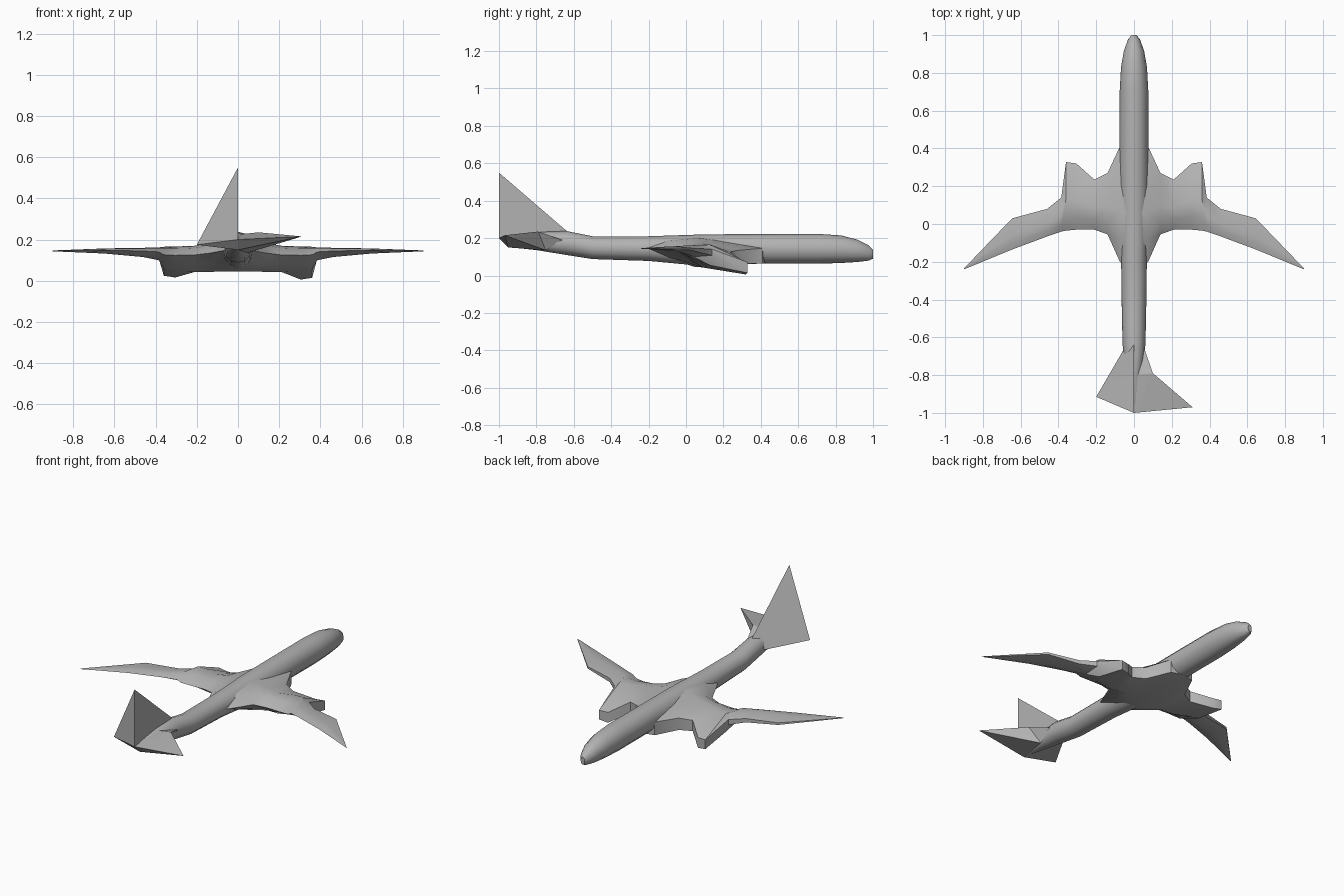
import bpy, bmesh
from math import cos, sin, pi, radians

cube = bpy.data.objects.get("Cube")
if cube:
    bpy.data.objects.remove(cube, do_unlink=True)

grey = bpy.data.materials.new("plain_grey")
grey.use_nodes = True
grey.diffuse_color = (0.45, 0.45, 0.45, 1)
shader = grey.node_tree.nodes["Principled BSDF"]
shader.inputs["Base Color"].default_value = grey.diffuse_color


def lerp(start, end, fraction):
    return start + (end - start) * fraction


def finish(name, bm, angle):
    """Turn a bmesh into a shaded object."""
    bmesh.ops.recalc_face_normals(bm, faces=bm.faces)
    mesh = bpy.data.meshes.new(name)
    bm.to_mesh(mesh)
    bm.free()
    mesh.materials.append(grey)
    obj = bpy.data.objects.new(name, mesh)
    bpy.context.collection.objects.link(obj)
    bpy.ops.object.select_all(action="DESELECT")
    obj.select_set(True)
    bpy.context.view_layer.objects.active = obj
    bpy.ops.object.shade_smooth_by_angle(angle=radians(angle))


def loft(name, rings):
    """Skin a list of equal-length point rings and cap both ends."""
    bm = bmesh.new()
    rows = [[bm.verts.new(point) for point in ring] for ring in rings]
    for near, far in zip(rows, rows[1:]):
        for i in range(len(near)):
            bm.faces.new((near[i - 1], near[i], far[i], far[i - 1]))
    bm.faces.new(rows[0])
    bm.faces.new(rows[-1])
    finish(name, bm, 40)


def hull(name, points):
    """Wrap a convex skin around a few corner points."""
    bm = bmesh.new()
    for point in points:
        bm.verts.new(point)
    bmesh.ops.convex_hull(bm, input=bm.verts)
    finish(name, bm, 15)


def oval(y, half_width, bottom, top, sides=12):
    """Cross-section ring of the fuselage."""
    middle, half_height = (bottom + top) / 2, (top - bottom) / 2
    turns = [2 * pi * i / sides for i in range(sides)]
    return [(half_width * cos(a), y, middle + half_height * sin(a)) for a in turns]


# Fuselage: elliptical drooping nose, then a tube tapering to the tail
fuselage = []
for degrees in (80, 65, 45, 25, 0):
    forward, girth = sin(radians(degrees)), cos(radians(degrees))
    middle = lerp(0.143, 0.113, forward ** 3)
    height = 0.08 * lerp(girth, 1, 0.15)
    fuselage.append(oval(0.7 + 0.305 * forward, 0.076 * girth,
                         middle - height, middle + height))
for station in (
    (0.4, 0.077, 0.064, 0.222),
    (0.1, 0.08, 0.05, 0.22),
    (-0.2, 0.068, 0.078, 0.21),
    (-0.5, 0.064, 0.088, 0.21),
    (-0.64, 0.06, 0.11, 0.238),
    (-0.8, 0.045, 0.136, 0.232),
    (-0.95, 0.015, 0.152, 0.21),
):
    fuselage.append(oval(*station))
loft("fuselage", fuselage)

# Wing sections: x, front y, back y, bottom, top, engine droop
sections = (
    (0, 0.43, -0.26, 0.045, 0.21, 0),
    (0.075, 0.41, -0.2, 0.045, 0.2, 0),
    (0.14, 0.27, -0.055, 0.043, 0.183, 0),
    (0.21, 0.235, -0.03, 0.043, 0.17, 0),
    (0.305, 0.32, -0.03, 0.045, 0.166, 0.05),
    (0.36, 0.328, -0.035, 0.055, 0.165, 0.05),
    (0.385, 0.14, -0.04, 0.1, 0.162, 0),
    (0.46, 0.08, -0.066, 0.115, 0.16, 0),
    (0.645, 0.03, -0.135, 0.132, 0.157, 0),
    (0.9, -0.235, -0.24, 0.143, 0.147, 0),
)


def wing(name, side):
    rings = []
    for x, front, back, bottom, top, droop in sections:
        # The engine on the left hangs slightly lower
        droop *= 1 + side / 10
        middle, aft = lerp(front, back, 0.55), lerp(front, back, 0.8)
        edge = lerp(bottom, top, 0.65)
        outline = (
            (front, edge - droop),
            (middle, top),
            (aft, lerp(top, edge, 0.25)),
            (back, edge),
            (aft, lerp(bottom, edge, 0.5)),
            (middle, bottom),
            (front, lerp(bottom, edge, 0.2) - droop),
        )
        rings.append([(side * x, y, z) for y, z in outline])
    loft(name, rings)


wing("left_wing", 1)
wing("right_wing", -1)

# Tail: the fin runs down into the right stabiliser as one solid
tail_end = (0, -1, 0.2)
tail_under = (0, -0.95, 0.15)
fin_tip = (0, -1, 0.55)
fin_front = (0, -0.64, 0.24)
right_tip = (-0.2, -0.915, 0.175)
right_root = (-0.055, -0.665, 0.17)
left_tip = (0.31, -0.97, 0.215)
left_root = (0.055, -0.66, 0.19)
left_bend = (0.1, -0.79, 0.235)
left_under = (0.045, -0.75, 0.135)
spine = (0, -0.8, 0.225)

hull("fin_and_right_stabiliser",
     [fin_tip, fin_front, right_root, right_tip, tail_end, tail_under])
hull("left_stabiliser_root",
     [spine, left_root, left_bend, left_under, tail_end, tail_under])
hull("left_stabiliser",
     [spine, left_bend, left_tip, left_under, tail_end, tail_under])
